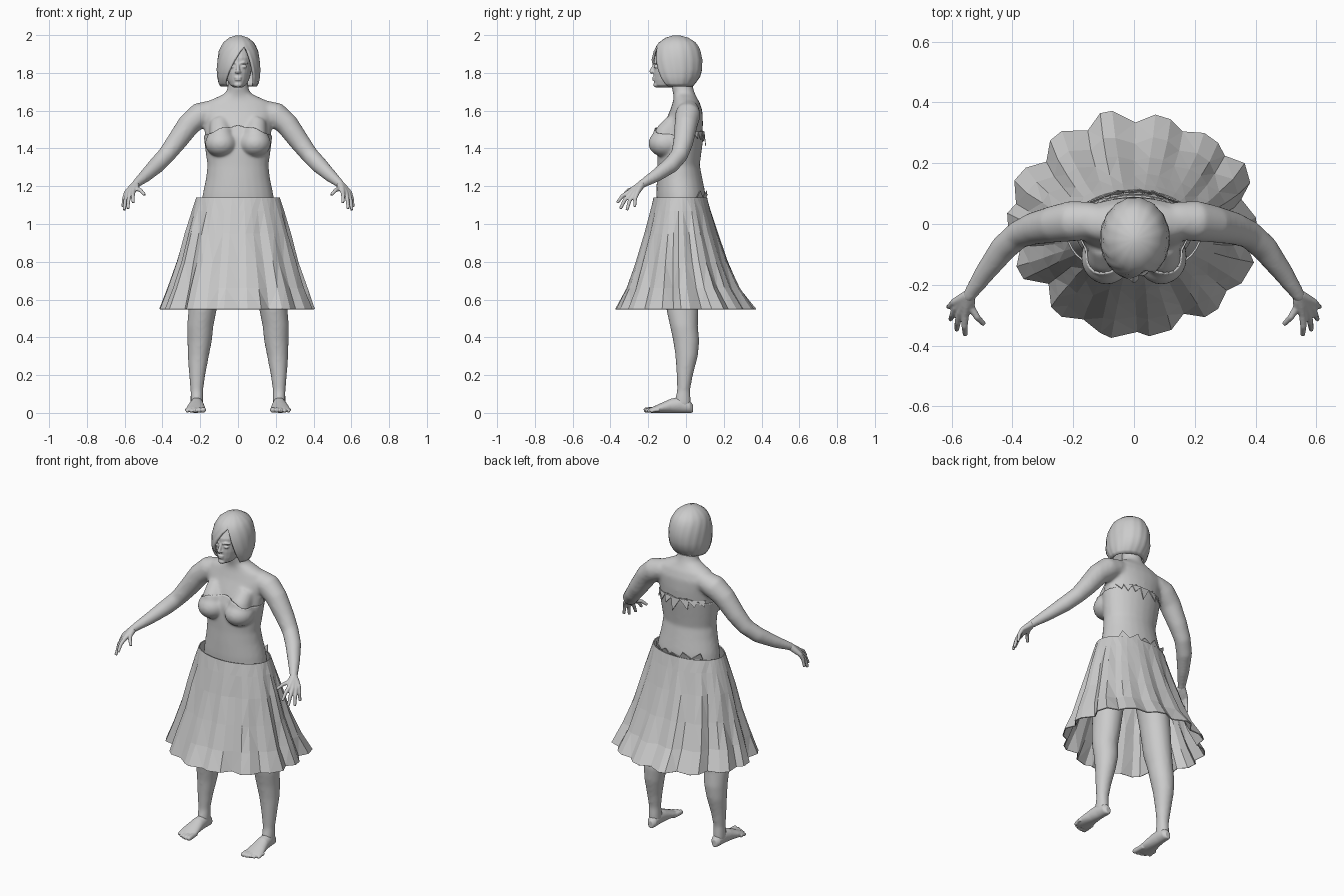
import bpy, bmesh, math, random
from mathutils import Vector, Matrix

random.seed(4)
if "Cube" in bpy.data.objects:
    bpy.data.objects.remove(bpy.data.objects["Cube"])

grey = bpy.data.materials.new("plain_grey")
grey.use_nodes = True
grey.diffuse_color = (0.6, 0.6, 0.6, 1)
grey.node_tree.nodes["Principled BSDF"].inputs["Base Color"].default_value = grey.diffuse_color


def finish(name, bm, smooth=True):
    bmesh.ops.recalc_face_normals(bm, faces=bm.faces)
    for f in bm.faces:
        f.smooth = smooth
    mesh = bpy.data.meshes.new(name)
    bm.to_mesh(mesh)
    bm.free()
    mesh.materials.append(grey)
    ob = bpy.data.objects.new(name, mesh)
    bpy.context.collection.objects.link(ob)
    return ob


def blend(ob, voxel, repeats):
    """Mirror the part, then melt its overlapping pieces into one skin."""
    ob.modifiers.new("mirror", "MIRROR").use_mirror_merge = False
    mod = ob.modifiers.new("remesh", "REMESH")
    mod.mode, mod.voxel_size, mod.use_smooth_shade = "VOXEL", voxel, True
    mod = ob.modifiers.new("smooth", "SMOOTH")
    mod.factor, mod.iterations = 0.5, repeats
    return ob


def thicken(ob, amount, offset=-1):
    mod = ob.modifiers.new("thickness", "SOLIDIFY")
    mod.thickness, mod.offset = amount, offset


def bridge(bm, loops, closed=True):
    for a, b in zip(loops, loops[1:]):
        n = len(a)
        for i in range(n if closed else n - 1):
            j = (i + 1) % n
            bm.faces.new((a[i], a[j], b[j], b[i]))


def loft(bm, rings, n=24):
    angles = [math.tau * i / n for i in range(n)]
    loops = [[bm.verts.new(c + u * math.cos(a) + v * math.sin(a)) for a in angles]
             for c, u, v in rings]
    bridge(bm, loops)
    bm.faces.new(loops[0])
    bm.faces.new(loops[-1])


def stack(bm, rows):
    """Upright loft; each row is centre x, height, half width, front y, back y."""
    loft(bm, [(Vector((x, (f + b) / 2, z)), Vector((w, 0, 0)), Vector((0, (b - f) / 2, 0)))
              for x, z, w, f, b in rows])


def tube(bm, points):
    """Round loft along a path of x, y, z, radius."""
    pos = [Vector(p[:3]) for p in points]
    rings = []
    for i, p in enumerate(pos):
        d = (pos[min(i + 1, len(pos) - 1)] - pos[max(i - 1, 0)]).normalized()
        u = d.cross(Vector((1, 0, 1))).normalized()
        rings.append((p, u * points[i][3], d.cross(u) * points[i][3]))
    loft(bm, rings, 14)


def ball(bm, centre, size):
    bmesh.ops.create_uvsphere(bm, u_segments=20, v_segments=14, radius=1,
                              matrix=Matrix.Translation(centre) @ Matrix.Diagonal((*size, 1)))


# Body: torso with neck, bust, arms and legs
bm = bmesh.new()
stack(bm, [(0, *r) for r in (
    (.9, .14, -.1, .08), (1, .18, -.12, .1), (1.1, .187, -.148, .1), (1.16, .18, -.15, .096),
    (1.24, .163, -.148, .08), (1.31, .155, -.145, .066), (1.38, .165, -.145, .075),
    (1.46, .175, -.142, .086), (1.53, .18, -.116, .09), (1.6, .2, -.085, .087),
    (1.645, .17, -.07, .072), (1.668, .12, -.065, .058), (1.69, .07, -.068, .048),
    (1.715, .056, -.075, .04), (1.77, .052, -.08, .03))])
ball(bm, (.09, -.11, 1.427), (.078, .083, .066))
tube(bm, [(.1, -.06, 1.54, .05), (.092, -.105, 1.48, .06), (.09, -.125, 1.43, .058)])
tube(bm, [(.07, .015, 1.59, .05), (.14, .013, 1.596, .06), (.2, .01, 1.578, .068), (.26, 0, 1.527, .062),
          (.33, -.015, 1.43, .054), (.38, -.035, 1.365, .047), (.43, -.08, 1.312, .045),
          (.49, -.16, 1.255, .035), (.535, -.225, 1.217, .025), (.55, -.25, 1.2, .022)])
stack(bm, [(.12, 1, .08, -.1, .09), (.145, .85, .09, -.115, .08), (.17, .7, .082, -.11, .07),
           (.187, .55, .075, -.105, .066), (.2, .46, .07, -.085, .063), (.203, .38, .065, -.068, .071),
           (.21, .3, .056, -.056, .063), (.216, .2, .043, -.05, .037), (.218, .12, .034, -.047, .022),
           (.218, .075, .034, -.058, .026), (.218, .03, .034, -.06, .026)])
body = blend(finish("body", bm), .009, 12)

# Hands: each finger runs from the wrist so the palm forms where they overlap
bm = bmesh.new()
wrist = Vector((.543, -.235, 1.21))
for base, tip in (((.555, -.3, 1.17), (.555, -.365, 1.112)), ((.572, -.29, 1.163), (.583, -.348, 1.08)),
                  ((.585, -.275, 1.16), (.603, -.313, 1.073)), ((.592, -.258, 1.166), (.61, -.272, 1.09)),
                  ((.535, -.275, 1.187), (.493, -.33, 1.153))):
    base, tip = Vector(base), Vector(tip)
    knuckle = base.lerp(tip, .5) + Vector((.002, -.004, .008))
    tube(bm, [(*wrist, .02), (*wrist.lerp(base, .5), .017), (*base, .0125),
              (*knuckle, .0105), (*tip, .008)])
blend(finish("hands", bm), .004, 3)

# Feet: upright slices from heel to ball, then five toes
bm = bmesh.new()
loft(bm, [(Vector((x, y, top / 2)), Vector((w, 0, 0)), Vector((0, 0, top / 2))) for y, x, w, top in (
    (.036, .215, .016, .045), (.02, .216, .029, .065), (-.03, .218, .034, .085), (-.08, .22, .04, .075),
    (-.13, .223, .049, .053), (-.165, .224, .052, .037), (-.185, .224, .046, .028))])
for i in range(5):
    x, y, r = .184 + i * .021, -.214 + .002 * i * i, .015 - i * .0013
    tube(bm, [(x + .004, -.14, .017, r), (x, y + .02, .016, r), (x, y, r, r * .95), (x, y - .009, r * .8, r * .5)])
blend(finish("feet", bm), .004, 3)

# Head with brow, eyelids, nose and lips
bm = bmesh.new()
stack(bm, [(0, *r) for r in (
    (1.722, .022, -.145, -.08), (1.735, .042, -.166, -.04), (1.762, .058, -.171, .01),
    (1.8, .07, -.173, .04), (1.84, .076, -.17, .05), (1.88, .08, -.168, .055),
    (1.93, .072, -.14, .045), (1.965, .04, -.105, 0))])
ball(bm, (.03, -.157, 1.833), (.017, .013, .009))
tube(bm, [(.012, -.168, 1.85, .005), (.032, -.165, 1.857, .006), (.052, -.15, 1.85, .004)])
tube(bm, [(0, -.164, 1.85, .007), (0, -.176, 1.825, .009), (0, -.184, 1.808, .011), (0, -.177, 1.798, .009)])
ball(bm, (.01, -.176, 1.804), (.007, .01, .006))
for z, w in ((1.775, .021), (1.764, .018)):
    ball(bm, (0, -.167, z), (w, .012, .006))
ball(bm, (0, -.157, 1.737), (.022, .016, .014))
blend(finish("head", bm), .004, 3)

# Bobbed hair: columns fan between the two edges of a side-swept opening
bm = bmesh.new()
loops = []
for z, w, f, b in ((1.999, .012, -.065, -.035), (1.986, .05, -.108, .012), (1.962, .08, -.142, .05),
                   (1.94, .093, -.158, .066), (1.915, .104, -.17, .077), (1.87, .112, -.183, .087),
                   (1.82, .115, -.183, .086), (1.78, .113, -.174, .075), (1.745, .106, -.15, .05),
                   (1.728, .096, -.13, .035)):
    k = max(0, (1.94 - z) / .2) ** .7
    start, end = .35 + .55 * k, .35 - 1.1 * k + math.tau
    loop = []
    for i in range(57):
        a = start + (end - start) * i / 56
        r = 1 + .01 * math.cos(i * math.pi / 2)
        loop.append(bm.verts.new((.003 + w * r * math.sin(a), (f + b) / 2 - (b - f) / 2 * r * math.cos(a), z)))
    loops.append(loop)
bridge(bm, loops, closed=False)
bm.faces.new(loops[0])
bmesh.ops.remove_doubles(bm, verts=bm.verts, dist=.0005)
thicken(finish("hair", bm), .012)


# Bodice: the trunk skin lifted outward and trimmed to a wavy neckline
def neckline(v):
    if v.y < 0:
        return 1.515 - 1.7 * v.x ** 2 + .004 * math.cos(70 * v.x)
    return 1.485 - .8 * v.x ** 2 + .012 * abs(math.sin(22 * v.x))


bm = bmesh.new()
bm.from_object(body, bpy.context.evaluated_depsgraph_get())
bm.normal_update()
outside = []
for f in bm.faces:
    c = f.calc_center_median()
    if not 1.1 < c.z < neckline(c) or abs(c.x) > .188 + max(0, 1.42 - c.z) * .4:
        outside.append(f)
bmesh.ops.delete(bm, geom=outside, context="FACES")
for v in bm.verts:
    if v.is_boundary and v.co.z > 1.44:
        v.co.z = neckline(v.co)
for v in bm.verts:
    v.co += v.normal * .007
thicken(finish("bodice", bm), .006)


# Ragged cloth points around the bodice edge and the back of the waist
def ragged_points(name, z, w, depth, reach, count, drop):
    bm = bmesh.new()
    for i in range(count):
        corners = []
        for s, fall, out in ((0, 0, 0), (1.1, 0, 0), (random.uniform(.1, .9), drop * random.uniform(.4, 1.2), .008)):
            a = reach * (2 * (i + s) / count - 1)
            corners.append(bm.verts.new(((w + out) * math.sin(a), -.02 + (depth + out) * math.cos(a), z - fall)))
        bm.faces.new(corners)
    thicken(finish(name, bm, False), .004, 0)


ragged_points("back_neckline_points", 1.49, .176, .117, 1.1, 7, .075)
ragged_points("back_waist_points", 1.14, .2, .127, .9, 5, -.035)

# Pleated skirt: broad two-column ridges with narrow valleys that deepen towards the hem
bm = bmesh.new()
columns = 42
sway = [random.uniform(-.035, .035) for i in range(columns)]
depth = [random.uniform(.05, .13) if i % 3 == 0 else random.uniform(-.015, .025) for i in range(columns)]
loops = []
for z, w, f, b in ((1.14, .222, -.172, .112), (1.07, .245, -.19, .132), (.95, .282, -.222, .17),
                   (.8, .325, -.268, .225), (.66, .372, -.318, .29), (.55, .415, -.372, .372)):
    t = (1.14 - z) / .59
    loop = []
    for i in range(columns):
        a = math.tau * i / columns + sway[i] * t
        r = 1 - depth[i] * t ** .7 + random.uniform(-.015, .015) * min(t * 3, 1)
        loop.append(bm.verts.new((w * r * math.sin(a), (f + b) / 2 - (b - f) / 2 * r * math.cos(a), z)))
    loops.append(loop)
bridge(bm, loops)
bmesh.ops.triangulate(bm, faces=bm.faces)
thicken(finish("skirt", bm, False), .006)
